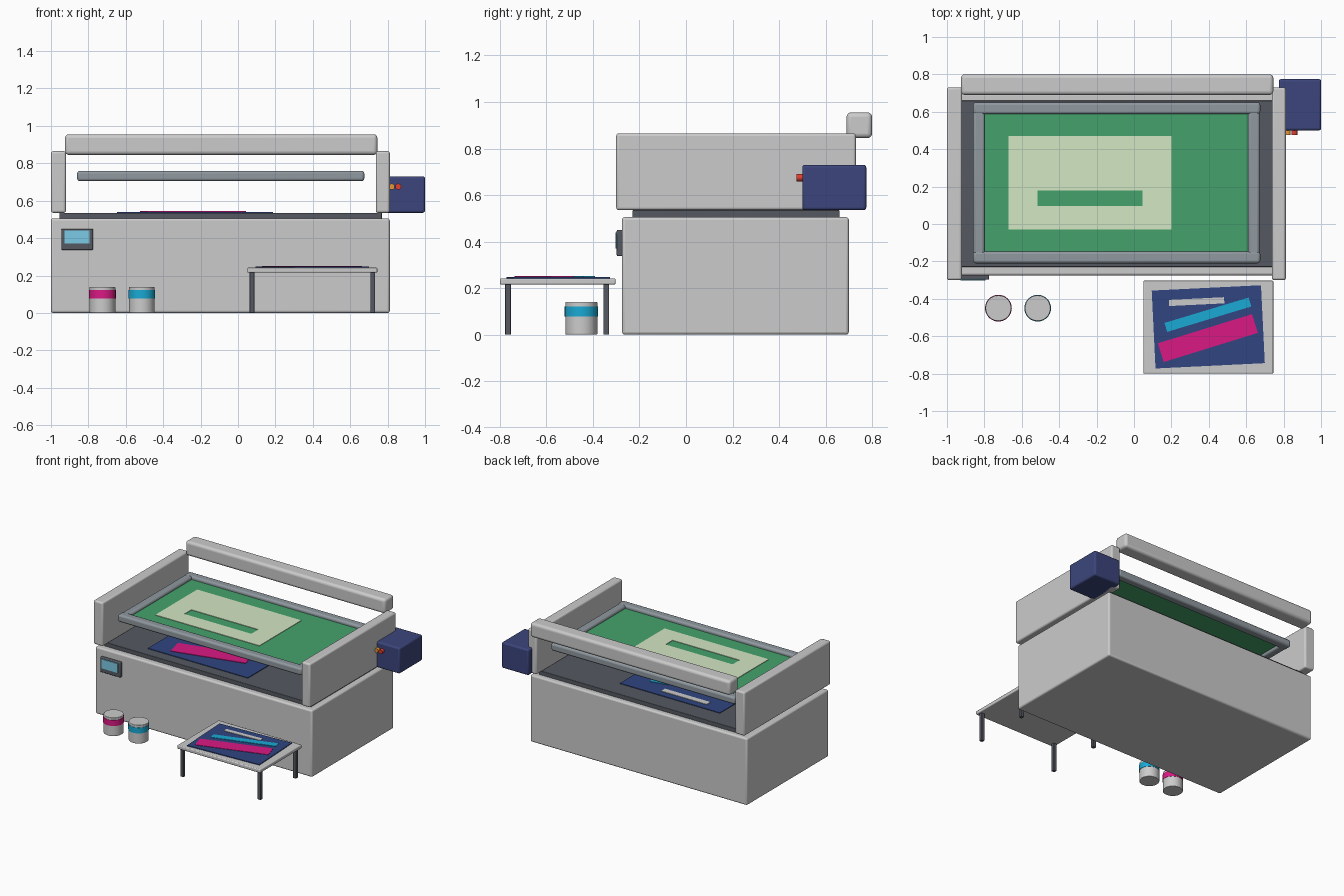
import bpy, bmesh
from math import radians
from mathutils import Matrix, Vector

if "Cube" in bpy.data.objects:
    bpy.data.objects.remove(bpy.data.objects["Cube"])

COLOURS = {
    "dark": (.09, .10, .12), "steel": (.28, .32, .35), "navy": (.03, .06, .22),
    "box_navy": (.045, .06, .2), "green": (.06, .36, .15), "pale": (.65, .8, .55),
    "magenta": (.7, .01, .23), "cyan": (.01, .4, .66), "white": (.9, .9, .9),
    "screen": (.2, .6, .8), "red": (.75, .05, .03), "orange": (.8, .3, .04),
}
mats = {}


def finish(bm, name, colour=None, bevel=0.0, segs=3):
    bmesh.ops.recalc_face_normals(bm, faces=bm.faces)
    me = bpy.data.meshes.new(name)
    bm.to_mesh(me)
    bm.free()
    ob = bpy.data.objects.new(name, me)
    bpy.context.collection.objects.link(ob)
    if colour:
        if colour not in mats:
            mats[colour] = bpy.data.materials.new(colour)
            mats[colour].diffuse_color = (*COLOURS[colour], 1)
        me.materials.append(mats[colour])
    if bevel:
        mod = ob.modifiers.new("bevel", "BEVEL")
        mod.width, mod.segments = bevel, segs
    bpy.ops.object.select_all(action='DESELECT')
    ob.select_set(True)
    bpy.context.view_layer.objects.active = ob
    bpy.ops.object.shade_smooth_by_angle(angle=radians(35))
    return ob


def box(name, x, y, z, colour=None, bevel=0.0, segs=3):
    """Box from (min, max) ranges."""
    bm = bmesh.new()
    bmesh.ops.create_cube(bm, size=1)
    for v in bm.verts:
        v.co = [r[0] + (c + .5) * (r[1] - r[0]) for c, r in zip(v.co, (x, y, z))]
    return finish(bm, name, colour, bevel, segs)


def strip(name, cx, cy, w, d, z, angle, colour):
    """Thin flat box turned about z."""
    ob = box(name, (-w / 2, w / 2), (-d / 2, d / 2), z, colour)
    ob.data.transform(Matrix.Translation((cx, cy, 0)) @ Matrix.Rotation(radians(angle), 4, 'Z'))
    return ob


def cylinder(name, centre, r, h, colour=None, bevel=0.0, axis='Z'):
    bm = bmesh.new()
    rot = Matrix.Rotation(radians(90), 4, 'X') if axis == 'Y' else Matrix()
    bmesh.ops.create_cone(bm, cap_ends=True, segments=32, radius1=r, radius2=r, depth=h,
                          matrix=Matrix.Translation(centre) @ rot)
    ob = finish(bm, name, colour, bevel)
    if bevel:
        ob.modifiers["bevel"].limit_method = 'ANGLE'
    return ob


# Machine body and print bed
box("base_cabinet", (-1, .812), (-.275, .70), (0, .505), None, .012)
box("print_bed", (-.955, .77), (-.23, .66), (.50, .535), "dark", .004)

# Side cheeks and rear beam
for name, x in (("left_cheek", (-1, -.92)), ("right_cheek", (.737, .812))):
    box(name, x, (-.30, .73), (.535, .865), None, .012)
box("rear_beam", (-.925, .745), (.69, .80), (.845, .955), None, .02, 4)

# Screen frame
for name, y in (("frame_front_bar", (-.21, -.147)), ("frame_rear_bar", (.587, .65))):
    box(name, (-.86, .675), y, (.705, .76), "steel", .014)
for name, x in (("frame_left_bar", (-.86, -.798)), ("frame_right_bar", (.61, .672))):
    box(name, x, (-.205, .645), (.708, .757), "steel", .014)
box("screen_mesh", (-.81, .62), (-.155, .595), (.728, .736), "green")

# Stencil: a rectangular ring with a slot opening
bm = bmesh.new()
rings = []
for x0, x1, y0, y1 in ((-.67, .20, -.03, .47), (-.515, .045, .095, .18)):
    rings.append([bm.verts.new((x, y, .740)) for x, y in ((x0, y0), (x1, y0), (x1, y1), (x0, y1))])
for i in range(4):
    j = (i + 1) % 4
    bm.faces.new((rings[0][i], rings[0][j], rings[1][j], rings[1][i]))
ring = bmesh.ops.extrude_face_region(bm, geom=bm.faces[:])
bmesh.ops.translate(bm, vec=Vector((0, 0, -.004)),
                    verts=[g for g in ring["geom"] if isinstance(g, bmesh.types.BMVert)])
finish(bm, "stencil", "pale")

# Print lying on the bed
strip("bed_sheet", -.23, .185, .835, .67, (.534, .540), 0, "navy")
strip("bed_magenta_band", -.24, .03, .55, .14, (.539, .544), 14, "magenta")
strip("bed_cyan_band", -.23, .29, .55, .06, (.539, .544), 14, "cyan")
strip("bed_white_band", -.31, .445, .38, .045, (.539, .544), 0, "white")

# Touch panel on the front
box("panel_housing", (-.945, -.775), (-.298, -.272), (.337, .45), "dark", .006)
box("panel_screen", (-.928, -.795), (-.302, -.295), (.37, .44), "screen")

# Drive box with two buttons
box("drive_box", (.775, 1.0), (.50, .775), (.535, .73), "box_navy", .012)
for name, x, colour in (("left_button", .822, "orange"), ("right_button", .857, "red")):
    cylinder(name, (x, .49, .675), .016, .03, colour, axis='Y')

# Ink cans
for colour, x in (("magenta", -.725), ("cyan", -.515)):
    cylinder(colour + "_can", (x, -.45, .07), .069, .14, "white", .004)
    cylinder(colour + "_can_band", (x, -.45, .10), .0715, .043, colour)

# Side table
box("table_top", (.05, .745), (-.80, -.303), (.215, .242), None, .006)
for sx, x in (("left", .075), ("right", .72)):
    for sy, y in (("front", -.765), ("back", -.343)):
        box(f"table_{sx}_{sy}_leg", (x - .0125, x + .0125), (y - .0125, y + .0125), (0, .218), "dark", .003)

# Finished print on the table
strip("table_sheet", .397, -.55, .585, .417, (.241, .248), 2.8, "navy")
strip("table_magenta_band", .395, -.61, .527, .105, (.247, .251), 17.2, "magenta")
strip("table_cyan_band", .395, -.485, .47, .05, (.247, .251), 16.8, "cyan")
strip("table_white_band", .335, -.415, .295, .033, (.247, .251), 2.8, "white")

for m in bpy.data.materials:
    if m.users and not m.is_grease_pencil:
        m.use_nodes = True
        m.node_tree.nodes["Principled BSDF"].inputs["Base Color"].default_value = m.diffuse_color
